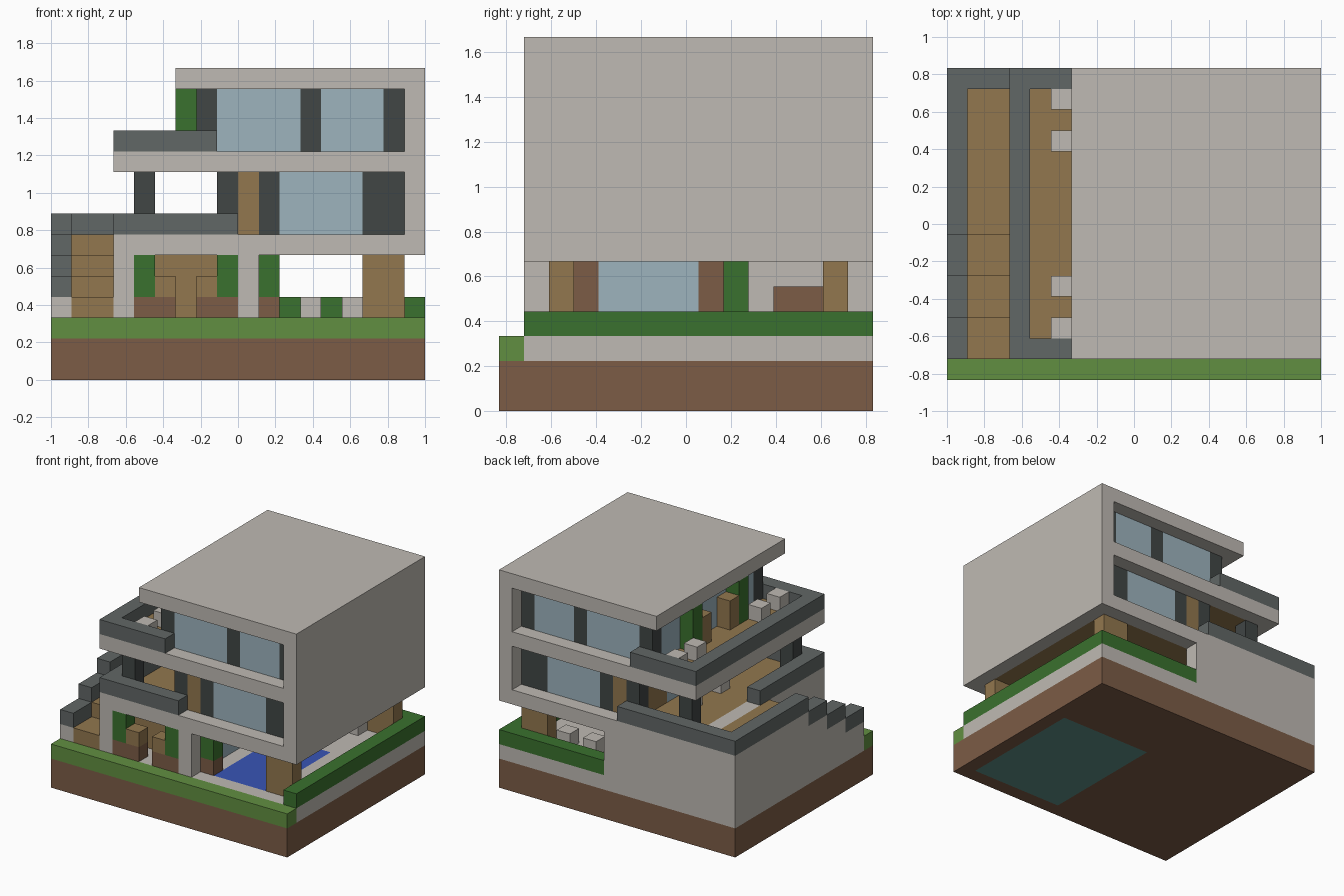
import bpy
import bmesh

old = bpy.data.objects.get("Cube")
if old:
    bpy.data.objects.remove(old, do_unlink=True)

UNIT = 1 / 9          # one block of the building grid
HALF_X, HALF_Y = 9, 7.5


def material(name, *rgb):
    lin = [((c / 255 + 0.055) / 1.055) ** 2.4 for c in rgb]
    mat = bpy.data.materials.new(name)
    mat.use_nodes = True
    mat.diffuse_color = (*lin, 1)
    mat.node_tree.nodes["Principled BSDF"].inputs["Base Color"].default_value = (*lin, 1)
    return mat


stone = material("pale stone", 191, 186, 179)
soil = material("brown earth", 124, 92, 70)
grass = material("light grass", 97, 143, 65)
leaf = material("dark hedge", 58, 113, 46)
wood = material("tan wood", 146, 119, 78)
grey = material("slate grey", 97, 103, 102)
charcoal = material("charcoal", 65, 70, 69)
glass = material("pale blue glass", 157, 180, 190)
water = material("pool blue", 56, 85, 182)
tile = material("teal tile", 93, 144, 136)


def part(name, mat, boxes):
    """One object from boxes (x0, x1, y0, y1, z0, z1) in grid blocks."""
    bm = bmesh.new()
    for x0, x1, y0, y1, z0, z1 in boxes:
        cube = bmesh.ops.create_cube(bm, size=1)
        for v in cube["verts"]:
            v.co.x = ((x1 if v.co.x > 0 else x0) - HALF_X) * UNIT
            v.co.y = ((y1 if v.co.y > 0 else y0) - HALF_Y) * UNIT
            v.co.z = (z1 if v.co.z > 0 else z0) * UNIT
    mesh = bpy.data.meshes.new(name)
    bm.to_mesh(mesh)
    bm.free()
    mesh.materials.append(mat)
    obj = bpy.data.objects.new(name, mesh)
    bpy.context.collection.objects.link(obj)
    return obj


def ring(outer, hole, z0, z1):
    """Four boxes filling the outer rectangle around a hole."""
    a, b, c, d = outer
    e, f, g, h = hole
    return [(a, b, c, g, z0, z1), (a, b, h, d, z0, z1),
            (a, e, g, h, z0, z1), (f, b, g, h, z0, z1)]


def block(x, y, z0, z1):
    return (x, x + 1, y, y + 1, z0, z1)


# Ground layers and pool
pit = (10, 17, 1, 10)
basin = (11, 15, 2, 9)
part("earth_base", soil, ring((0, 18, 0, 15), pit, 0, 2))
part("pool_shell", tile, [(*pit, 0, 2)])
part("stone_deck", stone, ring((0, 18, 1, 15), basin, 2, 3))
part("pool_water", water, [(*basin, 2, 3)])
part("front_lawn", grass, [(0, 18, 0, 1, 2, 3)])
part("boundary_hedge", leaf, [(17, 18, 1, 15, 3, 4), (10, 17, 14, 15, 3, 4)])

# Side stairs with stepped wall and rail
steps, walls, rails = [], [], []
for top, (y0, y1) in enumerate([(1, 3), (3, 5), (5, 7), (7, 14)], start=4):
    steps.append((1, 3, y0, y1, 3, top))
    walls.append((0, 1, y0, y1, 3, top))
    rails.append((0, 1, y0, y1, top, top + 1))
part("stairs", wood, steps)
part("stair_wall", stone, walls)
part("stair_rail", grey, rails + [(3, 4, 2, 8, 7, 8)])
part("back_wall", stone, [(0, 3, 14, 15, 3, 7), (3, 10, 14, 15, 3, 6)])
part("stair_inner_wall", stone, [(3, 4, 2, 14, 3, 6)])

# Floor slabs with wooden floors, side wall and roof
slab, inside = (3, 17, 1, 15), (4, 17, 2, 14)
for name, z in (("lower", 6), ("upper", 10)):
    a, b, c, d = inside
    part(name + "_slab_rim", stone, ring(slab, inside, z, z + 1)[:3])
    part(name + "_wood_floor", wood, [(a, b, c, d, z, z + 1)])
part("side_wall", stone, [(17, 18, 1, 15, 6, 15)])
part("roof", stone, [(6, 17, 1, 15, 14, 15)])

# Balcony parapets
part("lower_parapet", grey, [(3, 9, 1, 2, 7, 8), (0, 9, 14, 15, 7, 8)])
part("upper_parapet", grey, [(3, 8, 1, 2, 11, 12), (3, 8, 14, 15, 11, 12),
                             (3, 4, 2, 14, 11, 12)])


# Glazed storeys: same bays on front and back
def storey(name, z0, z1, bays):
    for label, mat in (("_frames", charcoal), ("_windows", glass), ("_doors", wood)):
        boxes = [(a, b, y, y + 1, z0, z1) for y in (2, 13)
                 for a, b, m in bays if m is mat]
        if boxes:
            part(name + label, mat, boxes)


storey("lower", 7, 10, [(8, 9, charcoal), (9, 10, wood), (10, 11, charcoal),
                        (11, 15, glass), (15, 17, charcoal)])
storey("upper", 11, 14, [(7, 8, charcoal), (8, 12, glass), (12, 13, charcoal),
                         (13, 16, glass), (16, 17, charcoal)])
part("lower_balcony_panels", wood, [(8, 9, 3, 5, 7, 10), (8, 9, 11, 13, 7, 10)])
part("lower_balcony_window", glass, [(8, 9, 5, 11, 7, 10)])
part("upper_balcony_window", glass, [(7, 8, 3, 13, 11, 14)])
part("balcony_posts", charcoal, [block(4, y, 7, 10) for y in (2, 13)])

# Ground floor room, columns and pillars
part("front_columns", stone, [block(x, 1, 3, 6) for x in (3, 9)])
part("corner_pillars", wood, [(15, 17, y, y + 1, 3, 6) for y in (2, 13)])
part("room_walls", wood, [(4, 9, 3, 4, 3, 6), (4, 9, 8, 9, 3, 6)])
part("room_posts", soil, [block(9, y, 3, 6) for y in (3, 8)])
part("room_window", glass, [(9, 10, 4, 8, 3, 6)])
part("garden_counter", soil, [(8, 9, 11, 13, 3, 5)])

# Planters with tall shrubs
spots = [(4, 1), (8, 1), (10, 2), (10, 9)]
part("planter_boxes", soil, [block(x, y, 3, 4) for x, y in spots])
part("planter_shrubs", leaf, [block(x, y, 4, 6) for x, y in spots])
part("terrace_shrubs", leaf, [block(6, y, 11, 14) for y in (5, 10)])

# Seats
part("porch_seat_bases", soil, [block(x, 1, 3, 4) for x in (5, 7)])
part("porch_seat_tops", wood, [block(x, 1, 4, 5) for x in (5, 7)])
part("garden_stools", stone, [block(x, 12, 3, 4) for x in (12, 14)])
part("lower_balcony_stools", stone, [block(6, y, 7, 8) for y in (7, 10)])
part("terrace_stools", stone, [block(5, y, 11, 12) for y in (2, 4, 11, 13)])
part("terrace_cabinets", wood, [block(6, y, 11, 13) for y in (6, 9)])
